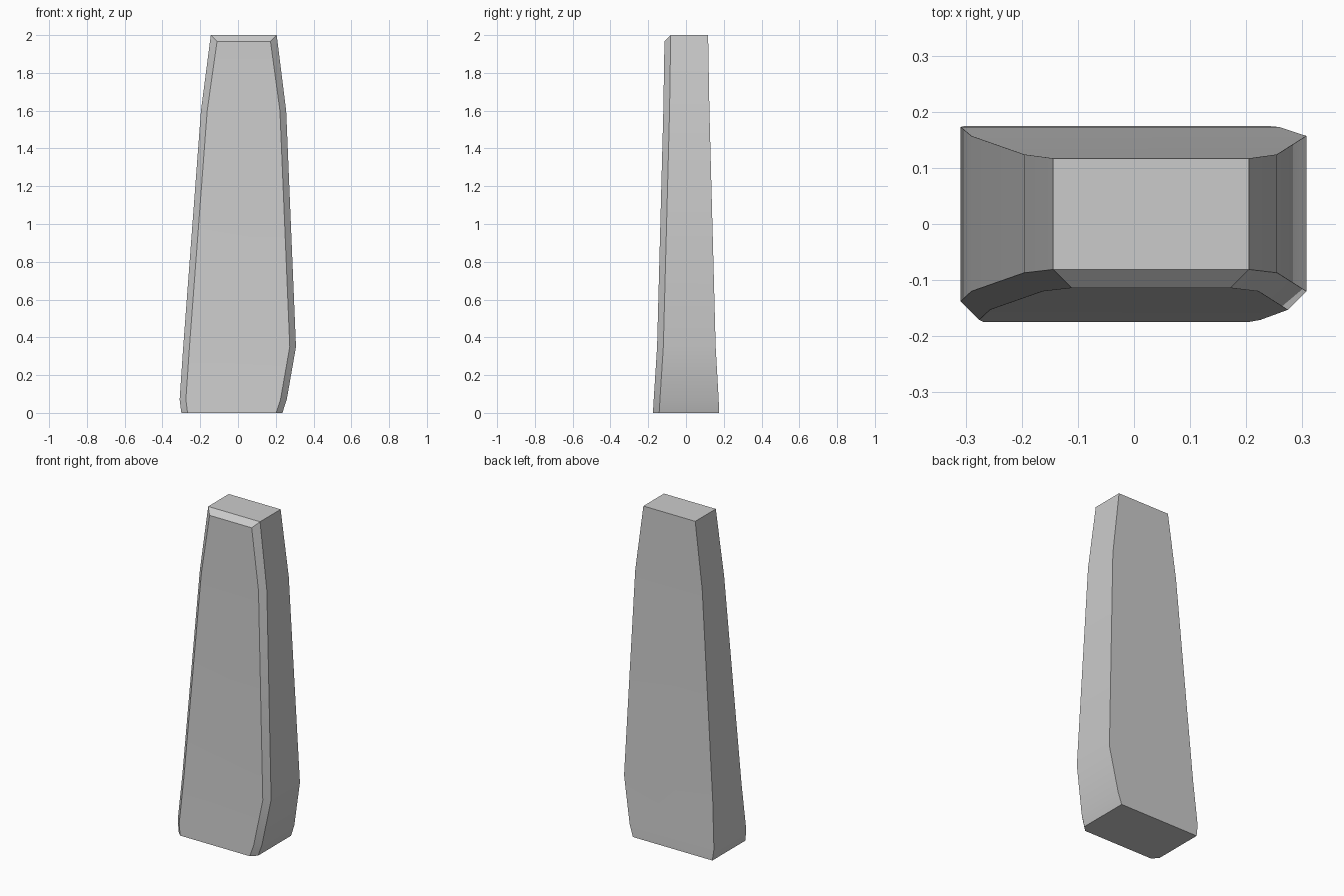
import bpy, bmesh

if "Cube" in bpy.data.objects:
    bpy.data.objects.remove(bpy.data.objects["Cube"])

# Cross-section levels: z, left x, right x, back y, front shoulder y
levels = [
    (0.00, -0.300, 0.235, 0.175, -0.142),
    (0.07, -0.309, 0.258, 0.173, -0.138),
    (0.35, -0.290, 0.307, 0.157, -0.120),
    (1.60, -0.196, 0.255, 0.124, -0.087),
    (2.00, -0.144, 0.205, 0.117, -0.081),
]
BEVEL = 0.033  # width of the front edge chamfer


def section(bm, z, left, right, back, front):
    """Rectangle with chamfered front corners; the top one also drops in front."""
    zf = z - BEVEL if z == 2.0 else z
    pts = [(left, back, z), (right, back, z), (right, front, z),
           (right - BEVEL, front - BEVEL, zf), (left + BEVEL, front - BEVEL, zf),
           (left, front, z)]
    return [bm.verts.new(p) for p in pts]


# Tapered slab, lofted through the levels
bm = bmesh.new()
rings = [section(bm, *lv) for lv in levels]
for a, b in zip(rings, rings[1:]):
    for i in range(6):
        j = (i + 1) % 6
        bm.faces.new((a[i], a[j], b[j], b[i]))

# Flat base, flat top and top front chamfer
bm.faces.new(rings[0])
top = rings[-1]
bm.faces.new((top[0], top[1], top[2], top[5]))
bm.faces.new((top[2], top[3], top[4], top[5]))
bmesh.ops.recalc_face_normals(bm, faces=bm.faces)

mesh = bpy.data.meshes.new("tapered_slab")
bm.to_mesh(mesh)
bm.free()
slab = bpy.data.objects.new("tapered_slab", mesh)
bpy.context.collection.objects.link(slab)
bpy.context.view_layer.objects.active = slab
slab.select_set(True)
bpy.ops.object.shade_smooth_by_angle(angle=0.52)
